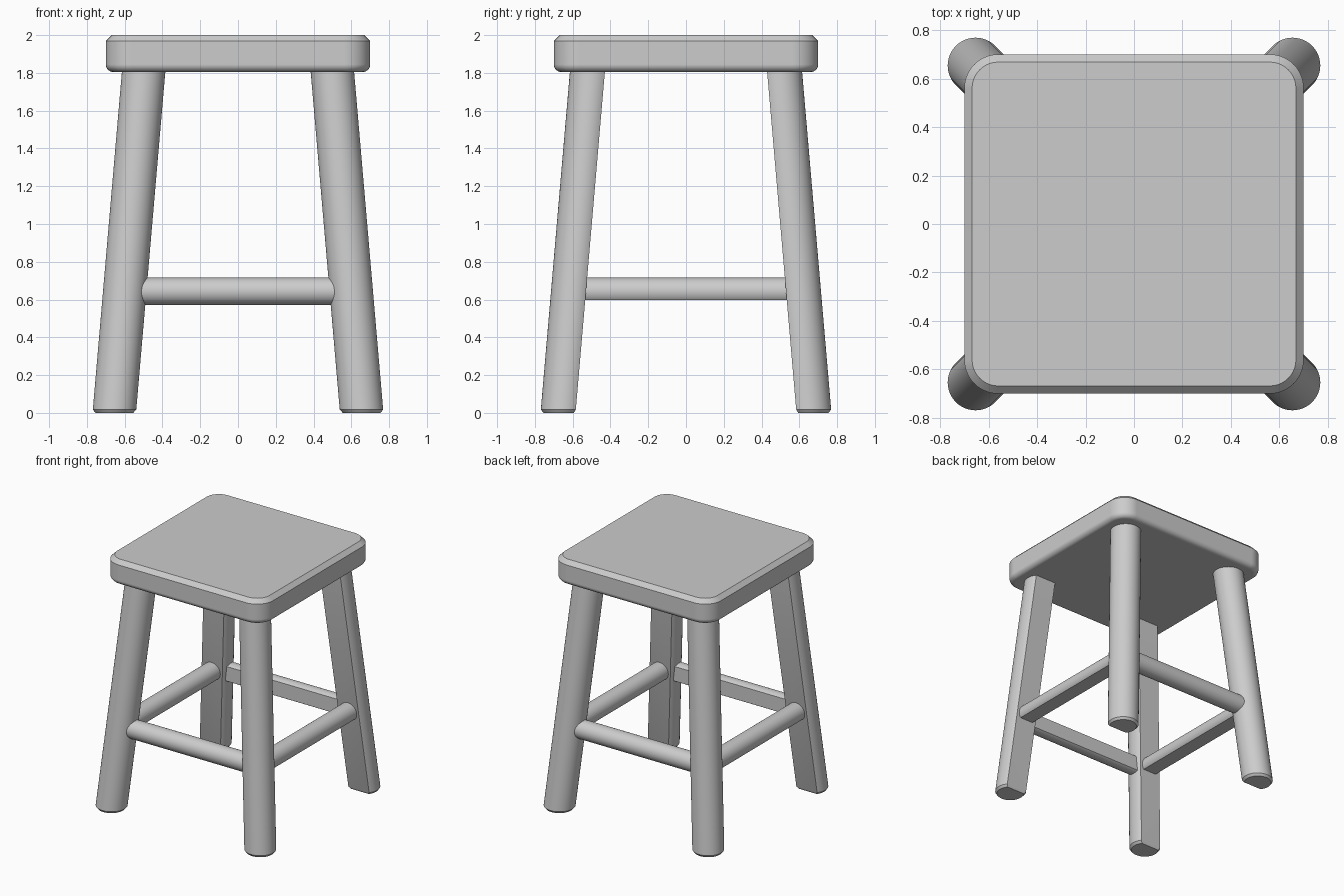
import bpy, bmesh, math

cube = bpy.data.objects.get("Cube")
if cube:
    bpy.data.objects.remove(cube, do_unlink=True)

# Single plain finish
grey = bpy.data.materials.new("plain_grey")
grey.use_nodes = True
color = (0.604, 0.604, 0.604, 1)
grey.diffuse_color = color
grey.node_tree.nodes["Principled BSDF"].inputs["Base Color"].default_value = color


def loft(name, rings):
    """Skin a list of matching closed rings and cap both ends."""
    bm = bmesh.new()
    loops = [[bm.verts.new(p) for p in ring] for ring in rings]
    n = len(loops[0])
    for a, b in zip(loops, loops[1:]):
        for i in range(n):
            j = (i + 1) % n
            bm.faces.new((a[i], a[j], b[j], b[i]))
    bm.faces.new(loops[0])
    bm.faces.new(loops[-1])
    bmesh.ops.recalc_face_normals(bm, faces=bm.faces)
    mesh = bpy.data.meshes.new(name)
    bm.to_mesh(mesh)
    bm.free()
    mesh.materials.append(grey)
    obj = bpy.data.objects.new(name, mesh)
    bpy.context.collection.objects.link(obj)
    bpy.ops.object.select_all(action="DESELECT")
    obj.select_set(True)
    bpy.context.view_layer.objects.active = obj
    bpy.ops.object.shade_smooth_by_angle(angle=math.radians(30))
    return obj


def d_profile(radius, steps=40):
    """Round bar section with one flat on the -v side."""
    start = -math.asin(0.61)
    sweep = math.pi - 2 * start
    return [(radius * math.cos(start + sweep * i / steps),
             radius * math.sin(start + sweep * i / steps)) for i in range(steps + 1)]


def rounded_square(inset, z, half=0.7, corner=0.14, steps=10):
    c = half - corner
    r = corner - inset
    ring = []
    for quarter, (sx, sy) in enumerate(((1, 1), (-1, 1), (-1, -1), (1, -1))):
        for i in range(steps + 1):
            a = math.pi / 2 * (quarter + i / steps)
            ring.append((sx * c + r * math.cos(a), sy * c + r * math.sin(a), z))
    return ring


# Seat: rounded lower edge, chamfered upper edge
bottom, top, fillet, chamfer = 1.805, 2.0, 0.04, 0.032
rings = []
for i in range(9):
    a = math.pi / 2 * i / 8
    rings.append(rounded_square(fillet * (1 - math.sin(a)), bottom + fillet * (1 - math.cos(a))))
rings += [rounded_square(0, top - chamfer), rounded_square(chamfer, top)]
seat = loft("seat", rings)
seat.modifiers.new("even_shading", "WEIGHTED_NORMAL").keep_sharp = True


# Splayed legs with the flat facing inward along y
def leg_center(z):
    return 0.655 - 0.086 * z


leg_section = d_profile(0.115)
for sx, side in ((1, "left"), (-1, "right")):
    for sy, end in ((-1, "front"), (1, "back")):
        loft(f"{end}_{side}_leg",
             [[(sx * (leg_center(z) + u * s), sy * (leg_center(z) + v * s), z)
               for u, v in leg_section]
              for z, s in ((0, 0.87), (0.018, 1), (1.82, 1))])

# Rungs: front and back have the flat inward, the sides have it underneath
rung_z = 0.643
offset = leg_center(rung_z)
rung_section = d_profile(0.073)
for s, end, side in ((-1, "front", "right"), (1, "back", "left")):
    loft(f"{end}_rung", [[(x, s * (offset + v), rung_z + u) for u, v in rung_section]
                         for x in (-offset, offset)])
    loft(f"{side}_rung", [[(s * offset + u, y, rung_z + v) for u, v in rung_section]
                          for y in (-offset, offset)])
